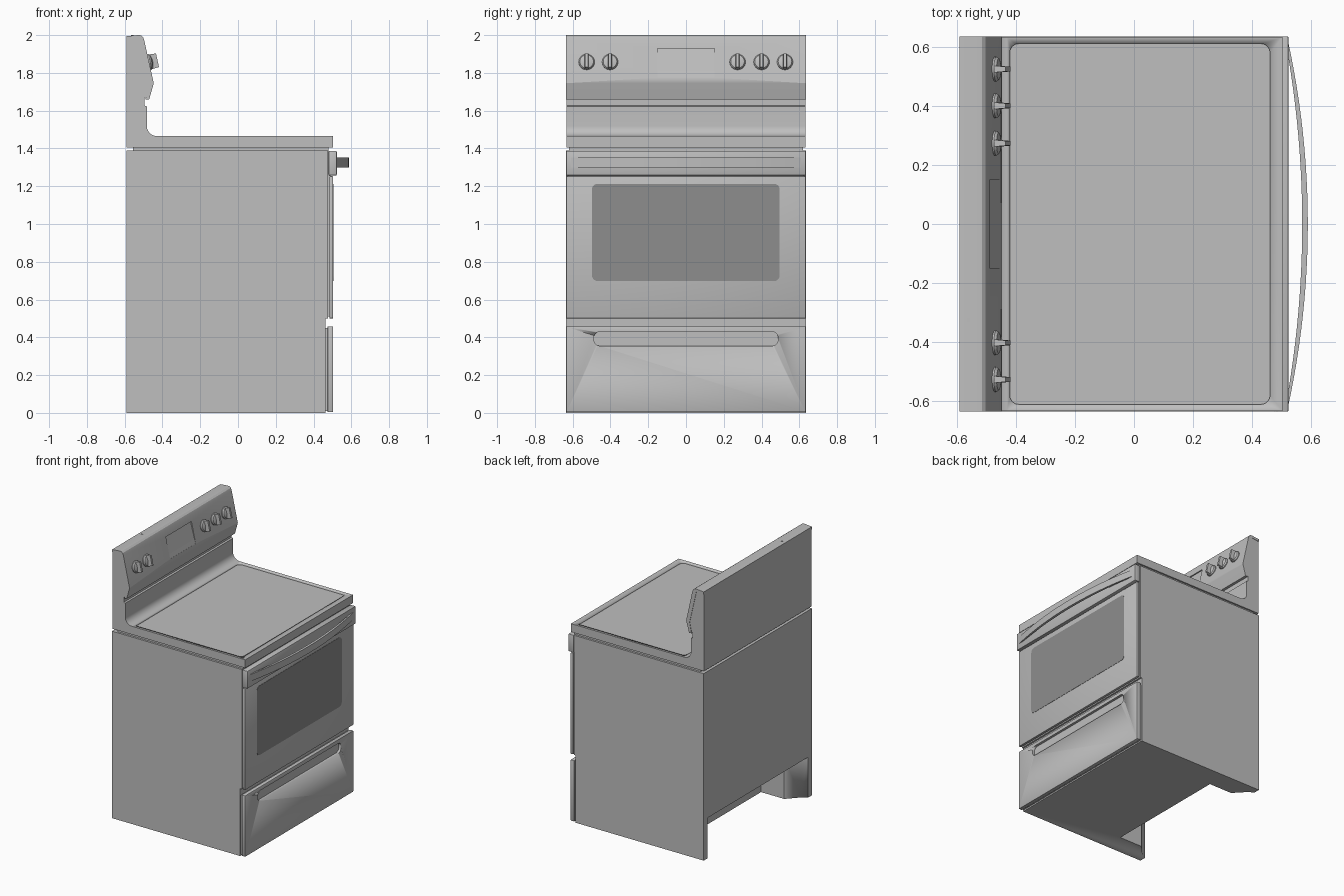
import bpy, bmesh, math
from mathutils import Vector, Matrix

if "Cube" in bpy.data.objects:
    bpy.data.objects.remove(bpy.data.objects["Cube"])


def material(name, v):
    m = bpy.data.materials.new(name)
    m.diffuse_color = (v, v, v, 1)
    m.use_nodes = True
    m.node_tree.nodes["Principled BSDF"].inputs["Base Color"].default_value = m.diffuse_color
    return m


ENAMEL = material("grey enamel", 0.52)
GLASS = material("dark glass", 0.27)
W = 0.635  # half width of the range


def finish(ob, mat, bevel=0.0):
    ob.data.materials.append(mat)
    bpy.ops.object.select_all(action='DESELECT')
    bpy.context.view_layer.objects.active = ob
    ob.select_set(True)
    if bevel:
        b = ob.modifiers.new("edge", 'BEVEL')
        b.width, b.segments, b.limit_method = bevel, 2, 'ANGLE'
        bpy.ops.object.modifier_apply(modifier=b.name)
    bpy.ops.object.shade_smooth_by_angle(angle=math.radians(30))
    return ob


def prism(name, axis, pts, lo, hi, mat=ENAMEL, bevel=0.0):
    """Extrude a 2D outline along an axis: x takes (y,z), y takes (x,z), z takes (x,y)."""
    place = {'x': lambda a, b, t: (t, a, b),
             'y': lambda a, b, t: (a, t, b),
             'z': lambda a, b, t: (a, b, t)}[axis]
    bm = bmesh.new()
    low = [bm.verts.new(place(a, b, lo)) for a, b in pts]
    high = [bm.verts.new(place(a, b, hi)) for a, b in pts]
    bm.faces.new(low)
    bm.faces.new(high)
    n = len(pts)
    for i in range(n):
        j = (i + 1) % n
        bm.faces.new((low[i], low[j], high[j], high[i]))
    bmesh.ops.recalc_face_normals(bm, faces=bm.faces)
    me = bpy.data.meshes.new(name)
    bm.to_mesh(me)
    bm.free()
    ob = bpy.data.objects.new(name, me)
    bpy.context.collection.objects.link(ob)
    return finish(ob, mat, bevel)


def rect(a0, a1, b0, b1):
    return [(a0, b0), (a1, b0), (a1, b1), (a0, b1)]


def round_rect(a0, a1, b0, b1, r, n=5):
    pts = []
    corners = [(a1 - r, b1 - r), (a0 + r, b1 - r), (a0 + r, b0 + r), (a1 - r, b0 + r)]
    for k, (ca, cb) in enumerate(corners):
        for i in range(n + 1):
            t = math.pi / 2 * (k + i / n)
            pts.append((ca + r * math.cos(t), cb + r * math.sin(t)))
    return pts


def cut(ob, cutter):
    m = ob.modifiers.new("cut", 'BOOLEAN')
    m.operation, m.solver, m.object = 'DIFFERENCE', 'EXACT', cutter
    bpy.context.view_layer.objects.active = ob
    bpy.ops.object.modifier_apply(modifier=m.name)
    bpy.data.objects.remove(cutter)


# Cabinet with a stepped front and a notch low at the rear
body = prism("cabinet", 'y', [(-.59, 0), (.463, 0), (.463, .5), (.476, .5),
                              (.476, 1.388), (-.59, 1.388)], -W, W)
half = [(-.28, .48), (-.47, .48), (-.55, .565), (-.62, .605)]
notch = half + [(x, -y) for x, y in reversed(half)]
cut(body, prism("notch_cutter", 'z', notch, -.1, .3))
prism("cabinet_neck", 'z', rect(-.555, .48, -.62, .62), 1.38, 1.41)

# Cooktop and backsplash in one profile, joined by a cove
cove = [(-.43 - .053 * math.sin(t), 1.519 - .053 * math.cos(t))
        for t in [math.pi / 2 * i / 8 for i in range(9)]]
top = prism("cooktop_and_backsplash", 'y',
            [(-.59, 1.405), (.502, 1.405), (.502, 1.466)] + cove +
            [(-.483, 1.623), (-.495, 1.627), (-.495, 1.665), (-.478, 1.68),
             (-.464, 1.745), (-.52, 1.985), (-.59, 1.982)], -W + .003, W - .003)
cut(top, prism("cooktop_cutter", 'z',
               round_rect(-.42, .46, -.61, .61, .03), 1.456, 1.6))

# Control panel skin folded over the top of the backsplash
panel = prism("control_panel", 'y',
              [(-.59, 1.975), (-.53, 1.983), (-.474, 1.74), (-.49, 1.66),
               (-.47, 1.66), (-.446, 1.745), (-.497, 1.975), (-.503, 1.99),
               (-.515, 1.999), (-.53, 2.0), (-.59, 1.994)], -W, W)
# Display recess, deepest at its upper edge
cut(panel, prism("display_cutter", 'y',
                 [(-.499, 1.93), (-.40, 1.93), (-.40, 1.775), (-.4535, 1.775)], -.15, .15))
cut(top, prism("display_clearance", 'y',
               [(-.515, 1.935), (-.45, 1.935), (-.43, 1.77), (-.474, 1.77)], -.152, .152))
prism("display_screen", 'y',
      [(-.505, 1.932), (-.4965, 1.932), (-.4535, 1.772), (-.463, 1.772)], -.152, .152)
prism("indicator_lamp", 'z', round_rect(-.567, -.553, -.332, -.318, .006), 1.98, 2.0)


# Knobs: lathed skirt and an upright grip, tilted with the panel
def knob(y):
    bm = bmesh.new()
    n = 24
    rings = []
    for r, h in [(.042, -.01), (.042, .006), (.036, .014), (.014, .02)]:
        rings.append([bm.verts.new((h, r * math.cos(2 * math.pi * i / n),
                                    r * math.sin(2 * math.pi * i / n))) for i in range(n)])
    for a, b in zip(rings, rings[1:]):
        for i in range(n):
            j = (i + 1) % n
            bm.faces.new((a[i], a[j], b[j], b[i]))
    bm.faces.new(rings[0])
    bm.faces.new(rings[-1])
    grip = bmesh.ops.create_cube(bm, size=1)["verts"]
    for v in grip:
        outer = v.co.x > 0
        v.co = Vector((.046 if outer else 0, v.co.y * (.016 if outer else .024),
                       v.co.z * (.074 if outer else .08)))
    bmesh.ops.recalc_face_normals(bm, faces=bm.faces)
    bm.transform(Matrix.Translation((-.471, y, 1.857)) @
                 Matrix.Rotation(-math.atan(.22), 4, 'Y'))
    me = bpy.data.meshes.new("knob")
    bm.to_mesh(me)
    bm.free()
    ob = bpy.data.objects.new("knob", me)
    bpy.context.collection.objects.link(ob)
    finish(ob, ENAMEL)


for y in (-.526, -.402, .273, .4, .524):
    knob(y)

# Oven door: inner liner, outer panel, window and the strip carrying the handle
prism("door_liner", 'x', rect(-.625, .625, .51, 1.38), .474, .49)
prism("door_panel", 'x', rect(-W, W, .5, 1.253), .484, .504, bevel=.004)
prism("door_window", 'x', round_rect(-.498, .496, .698, 1.213, .03), .5, .506, GLASS)
prism("handle_strip", 'x', rect(-W, W, 1.257, 1.387), .48, .523, bevel=.005)

# Bowed door handle
steps = [-1 + i / 12 for i in range(25)]
bow = [(.522 + .066 * (1 - s * s), .615 * s) for s in steps]
bow += [(.516 + .053 * (1 - s * s), .6 * s) for s in reversed(steps)]
prism("door_handle", 'z', bow, 1.3, 1.352)

# Storage drawer with a finger pull
prism("drawer_liner", 'x', rect(-.625, .625, .01, .45), .46, .485)
drawer = prism("drawer_front", 'x', rect(-W, W, .004, .458), .474, .504, bevel=.004)
cut(drawer, prism("pull_cutter", 'x', round_rect(-.487, .487, .355, .43, .03), .486, .6))
